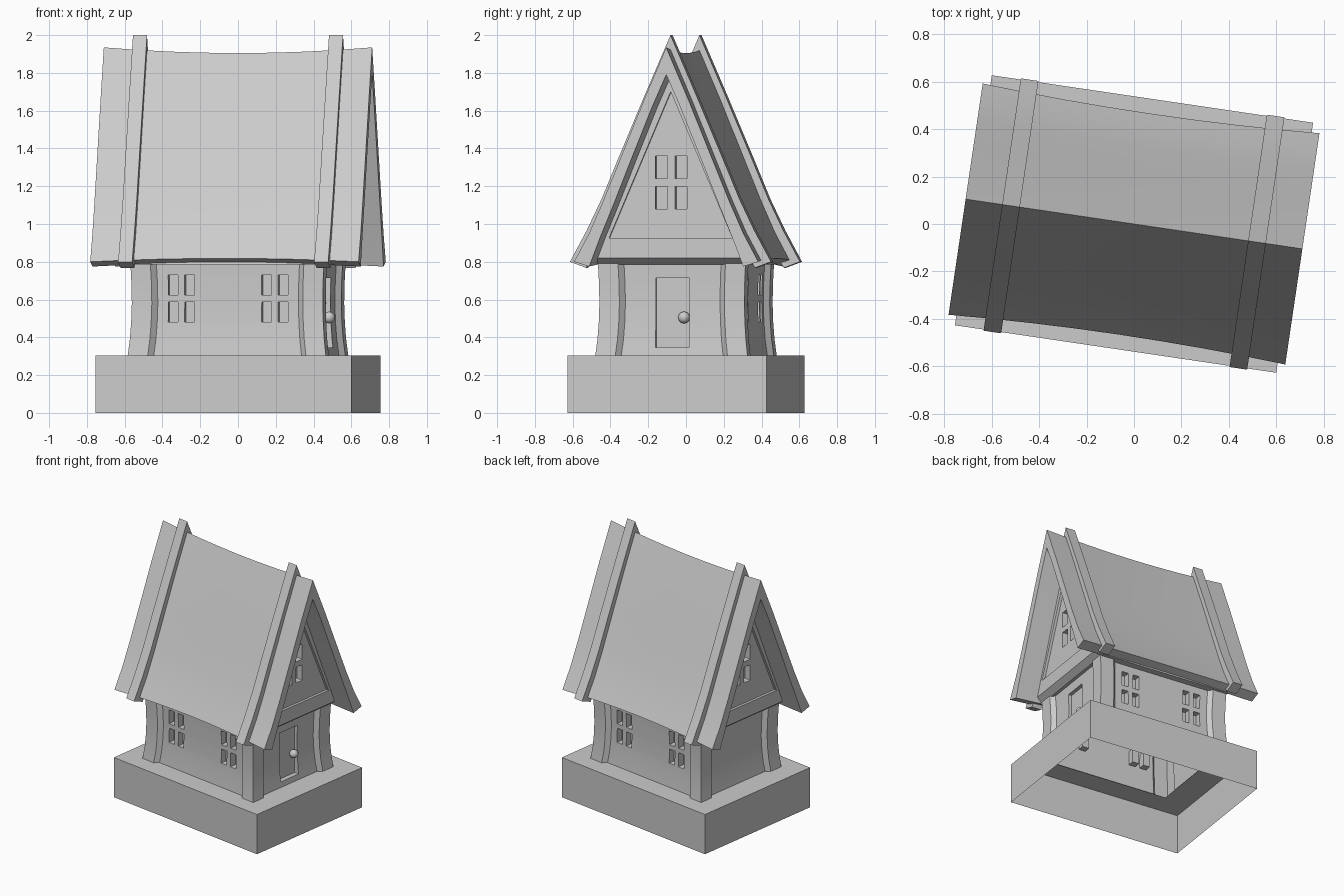
import bpy, bmesh, math
from mathutils import Matrix, Vector

if "Cube" in bpy.data.objects:
    bpy.data.objects.remove(bpy.data.objects["Cube"])


def mesh_object(name, bm):
    bmesh.ops.recalc_face_normals(bm, faces=bm.faces)
    me = bpy.data.meshes.new(name)
    bm.to_mesh(me)
    bm.free()
    ob = bpy.data.objects.new(name, me)
    bpy.context.collection.objects.link(ob)
    return ob


def loft(name, rings, cap_start=True, cap_end=True):
    bm = bmesh.new()
    vs = [[bm.verts.new(p) for p in r] for r in rings]
    n = len(rings[0])
    for a, b in zip(vs, vs[1:]):
        for i in range(n):
            j = (i + 1) % n
            bm.faces.new((a[i], a[j], b[j], b[i]))
    if cap_start:
        bm.faces.new(vs[0])
    if cap_end:
        bm.faces.new(vs[-1])
    return mesh_object(name, bm)


def boxes(name, bounds):
    bm = bmesh.new()
    for lo, hi in bounds:
        lo, hi = Vector(lo), Vector(hi)
        m = Matrix.Translation((lo + hi) / 2) @ Matrix.Diagonal((*(hi - lo), 1))
        bmesh.ops.create_cube(bm, size=1, matrix=m)
    return mesh_object(name, bm)


def cut(ob, cutter):
    cutter.hide_render = True
    mod = ob.modifiers.new("cut", 'BOOLEAN')
    mod.operation, mod.solver, mod.object = 'DIFFERENCE', 'EXACT', cutter
    bpy.context.view_layer.objects.active = ob
    bpy.ops.object.modifier_apply(modifier=mod.name)
    bpy.data.objects.remove(cutter)


def smooth(ob, angle=30):
    bpy.ops.object.select_all(action='DESELECT')
    ob.select_set(True)
    bpy.context.view_layer.objects.active = ob
    bpy.ops.object.shade_smooth_by_angle(angle=math.radians(angle))


def panes(c, half_w, z0, z1, bar):
    # four window openings as (u0, u1, z0, z1)
    zm, b = (z0 + z1) / 2, bar / 2
    return [(u0, u1, a, e) for u0, u1 in ((c - half_w, c - b), (c + b, c + half_w))
            for a, e in ((z0, zm - b), (zm + b, z1))]


def rect(x, y, z):
    return [(x, y, z), (-x, y, z), (-x, -y, z), (x, -y, z)]


# plinth, open underneath
loft("plinth", [rect(.685, .533, 0), rect(.685, .533, .305), rect(.48, .36, .305)], False, False)

# walls with corner posts, pinched towards the middle
def wall_ring(z, inset):
    X, Y, w, d, b = .53 - inset, .407 - inset, .107, .03, .028
    q = [(X - d, Y - w - b), (X, Y - w), (X, Y), (X - w, Y), (X - w - b, Y - d)]
    q2 = [(-x, y) for x, y in reversed(q)]
    half = q + q2
    return [(x, y, z) for x, y in half + [(-x, -y) for x, y in half]]


walls = loft("walls", [wall_ring(z, i) for z, i in
             ((.305, 0), (.39, .01), (.48, .016), (.58, .019), (.69, .017), (.84, .010))])
wins = []
for s in (-1, 1):
    for c in (-.25, .25):
        for u0, u1, a, e in panes(c, .07, .48, .73, .036):
            ys = sorted((s * .31, s * .6))
            wins.append(((u0, ys[0], a), (u1, ys[1], e)))
cut(walls, boxes("window_cutter", wins))
cut(walls, boxes("door_cutter", [((.458, -.09, .345), (.7, .09, .715))]))
bm = bmesh.new()
bm.from_mesh(walls.data)
caps = [f for f in bm.faces if abs(f.normal.z) > .9 and
        (f.calc_center_median().z < .31 or f.calc_center_median().z > .83)]
bmesh.ops.delete(bm, geom=caps, context='FACES')
bm.to_mesh(walls.data)
bm.free()
smooth(walls)

# door knob
bm = bmesh.new()
bmesh.ops.create_uvsphere(bm, u_segments=20, v_segments=12, radius=.031,
                          matrix=Matrix.Translation((.479, .06, .505)))
smooth(mesh_object("door_knob", bm), 60)

# roof profiles as (y, z) from ridge to eave
OUT = [(0, 1.935), (.12, 1.655), (.24, 1.36), (.338, 1.12), (.413, .95), (.493, .80)]
INN = [(0, 1.79), (.075, 1.62), (.19, 1.335), (.283, 1.10), (.355, .925), (.412, .775)]
BAND = [(0, 2.0), (.145, 1.665), (.27, 1.37), (.37, 1.13), (.449, .965), (.538, .80)]
BAND_IN = INN[:-1] + [(.452, .768)]
L = .718


def section(x, outer, inner, sag=0.0):
    def bend(p):
        y, z = p
        t = (1.935 - z) / 1.135
        return (y * (1 - .045 * sag), z + sag * (-.03 + .048 * t))
    o, i = [bend(p) for p in outer], [bend(p) for p in inner]
    ring = [(-y, z) for y, z in reversed(o)] + o[1:] + i[::-1] + [(-y, z) for y, z in i[1:]]
    return [(x, y, z) for y, z in ring]


# sagging roof shell
smooth(loft("roof", [section(L * k / 4, OUT, INN, 1 - (k / 4) ** 2) for k in range(-4, 5)]), 35)

# raised bands over the roof
for side, s in (("left", -1), ("right", 1)):
    smooth(loft("roof_band_" + side, [section(s * x, BAND, BAND_IN) for x in (.487, .562)]), 35)


# gable block with chamfered cross beams
def gable_ring(x, zb):
    mid = [(a[0] / 2 + b[0] / 2, a[1] / 2 + b[1] / 2 - .01) for a, b in zip(OUT[:-1], INN[:-1])]
    pts = mid + [(.415, zb)]
    return [(x, -y, z) for y, z in reversed(pts)] + [(x, y, z) for y, z in pts[1:]]


gable = loft("gables", [gable_ring(-.555, .82), gable_ring(-.51, .785),
                        gable_ring(.51, .785), gable_ring(.555, .82)])
for s in (-1, 1):
    tri = [(-.33, .925), (.33, .925), (0, 1.70)]
    cut(gable, loft("panel_cutter", [[(s * x, y, z) for y, z in tri] for x in (.535, .7)]))
    wins = []
    for u0, u1, a, e in panes(0, .085, 1.08, 1.36, .042):
        xs = sorted((s * .485, s * .7))
        wins.append(((xs[0], u0, a), (xs[1], u1, e)))
    cut(gable, boxes("gable_window_cutter", wins))

# turn the whole house slightly
turn = Matrix.Rotation(math.radians(-8.4), 4, 'Z')
for ob in bpy.context.scene.objects:
    ob.data.transform(turn)
